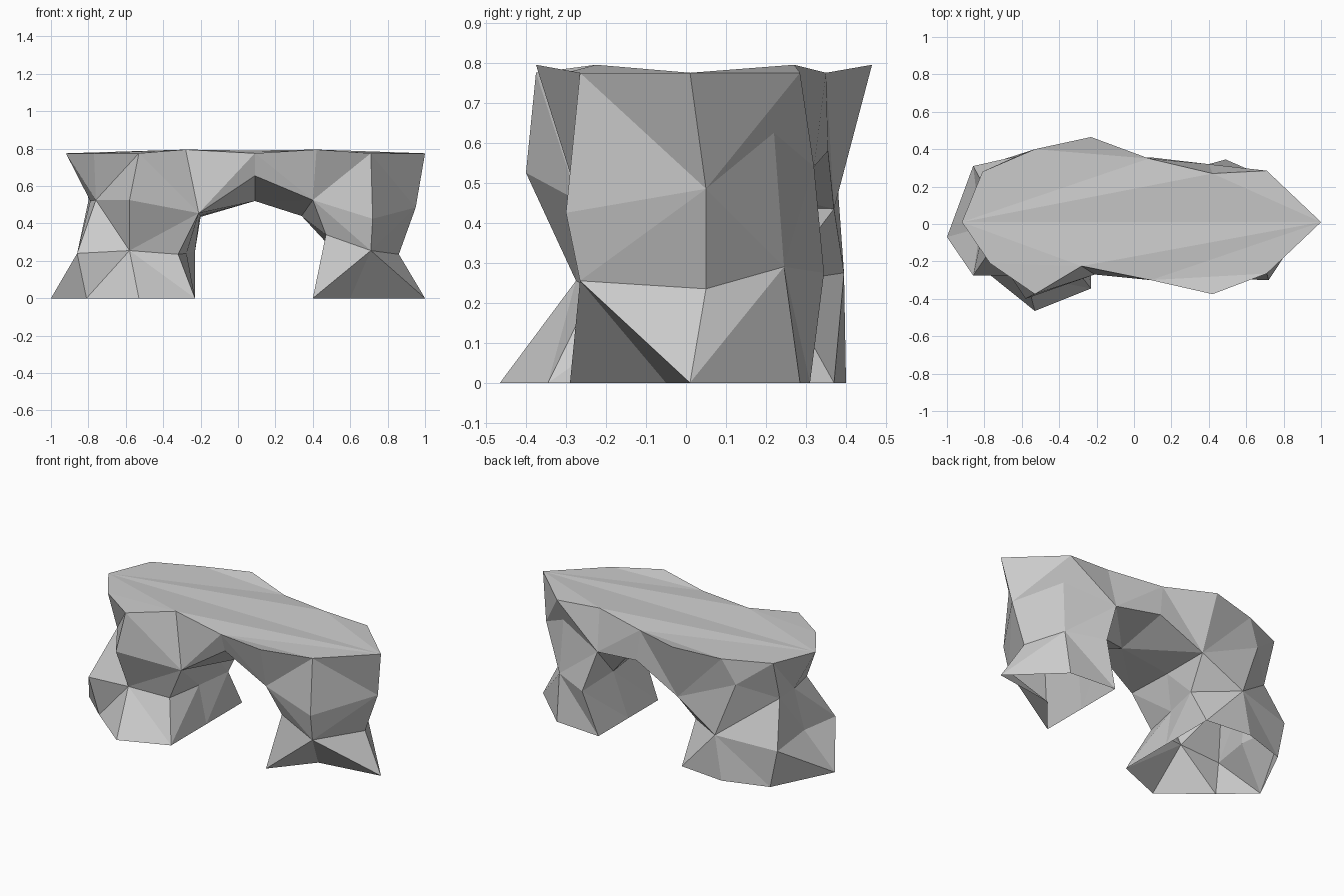
import bpy, bmesh

bm = bmesh.new()


def ring(points):
    return [bm.verts.new(p) for p in points]


def loft(low, high, diagonals):
    """Join two rings with triangles; each flag picks the diagonal of one side."""
    n = len(low)
    for i, flag in enumerate(diagonals):
        j = (i + 1) % n
        a, b, c, d = low[i], low[j], high[j % len(high)], high[i]
        if flag == "1":
            tris = ((a, b, d), (b, c, d))
        else:
            tris = ((a, b, c), (a, c, d))
        for t in tris:
            bm.faces.new(t)


# Left leg: rings from the open foot to the flat top
L = [
    ring([(-.23, -.345, 0), (-.53, -.465, 0), (-.81, -.24, 0), (-1, -.07, 0),
          (-.81, .31, 0), (-.53, .40, 0), (-.23, .37, 0), (-.23, .01, 0)]),
    ring([(-.32, -.23, .235), (-.58, -.275, .255), (-.86, -.275, .24), (-.82, -.02, .24),
          (-.86, .31, .24), (-.48, .395, .275), (-.23, .23, .25), (-.275, 0, .24)]),
    ring([(-.21, -.27, .455), (-.58, -.40, .525), (-.76, -.13, .525), (-.79, .04, .52),
          (-.80, .20, .52), (-.61, .37, .62), (-.20, .37, .435), (-.205, .05, .44)]),
    ring([(-.28, -.225, .795), (-.53, -.375, .775), (-.77, -.21, .775), (-.92, .01, .775),
          (-.81, .28, .775), (-.53, .40, .775), (-.23, .465, .795)]),
]
loft(L[0], L[1], "01100111")
loft(L[1], L[2], "10001000")
loft(L[2], L[3], "010011")      # inner side stays open for the span

# Right leg
R = [
    ring([(.40, .31, 0), (.71, .285, 0), (1, .01, 0), (.60, -.05, 0), (.40, -.29, 0),
          (.40, .01, 0)]),
    ring([(.49, .345, .275), (.72, .245, .29), (.86, .05, .235), (.71, -.265, .255),
          (.47, -.23, .34), (.47, .06, .30)]),
    ring([(.40, .32, .54), (.71, .22, .625), (.95, .05, .485), (.72, -.30, .425),
          (.40, -.29, .525), (.34, .13, .44)]),
    ring([(.42, .27, .795), (.71, .285, .775), (1, .01, .775), (.71, -.265, .775),
          (.42, -.375, .795)]),
]
loft(R[0], R[1], "010100")
loft(R[1], R[2], "101000")
loft(R[2], R[3], "0101")

# Span: open sections (front, underside, back) running from leg to leg
left_end = [L[3][0], L[2][0], L[2][7], L[2][6], L[3][6]]
middle = ring([(.09, -.30, .775), (.09, -.26, .655), (.09, 0, .52),
               (.10, .355, .58), (.08, .35, .775)])
right_end = [R[3][4], R[2][4], R[2][5], R[2][0], R[3][0]]
loft(left_end, middle, "1010")
loft(middle, right_end, "0101")

# Flat top: front and back halves meeting on a straight centre line
front_edge = L[3][3::-1] + [middle[0]] + R[3][4:1:-1]
back_edge = L[3][3:] + [middle[4]] + R[3][:3]
for half in (front_edge, back_edge):
    bm.faces.new(half)

bmesh.ops.triangulate(bm, faces=[f for f in bm.faces if len(f.verts) > 3])
bmesh.ops.recalc_face_normals(bm, faces=bm.faces[:])
mesh = bpy.data.meshes.new("rock_arch")
bm.to_mesh(mesh)
bm.free()
bpy.context.collection.objects.link(bpy.data.objects.new("rock_arch", mesh))
